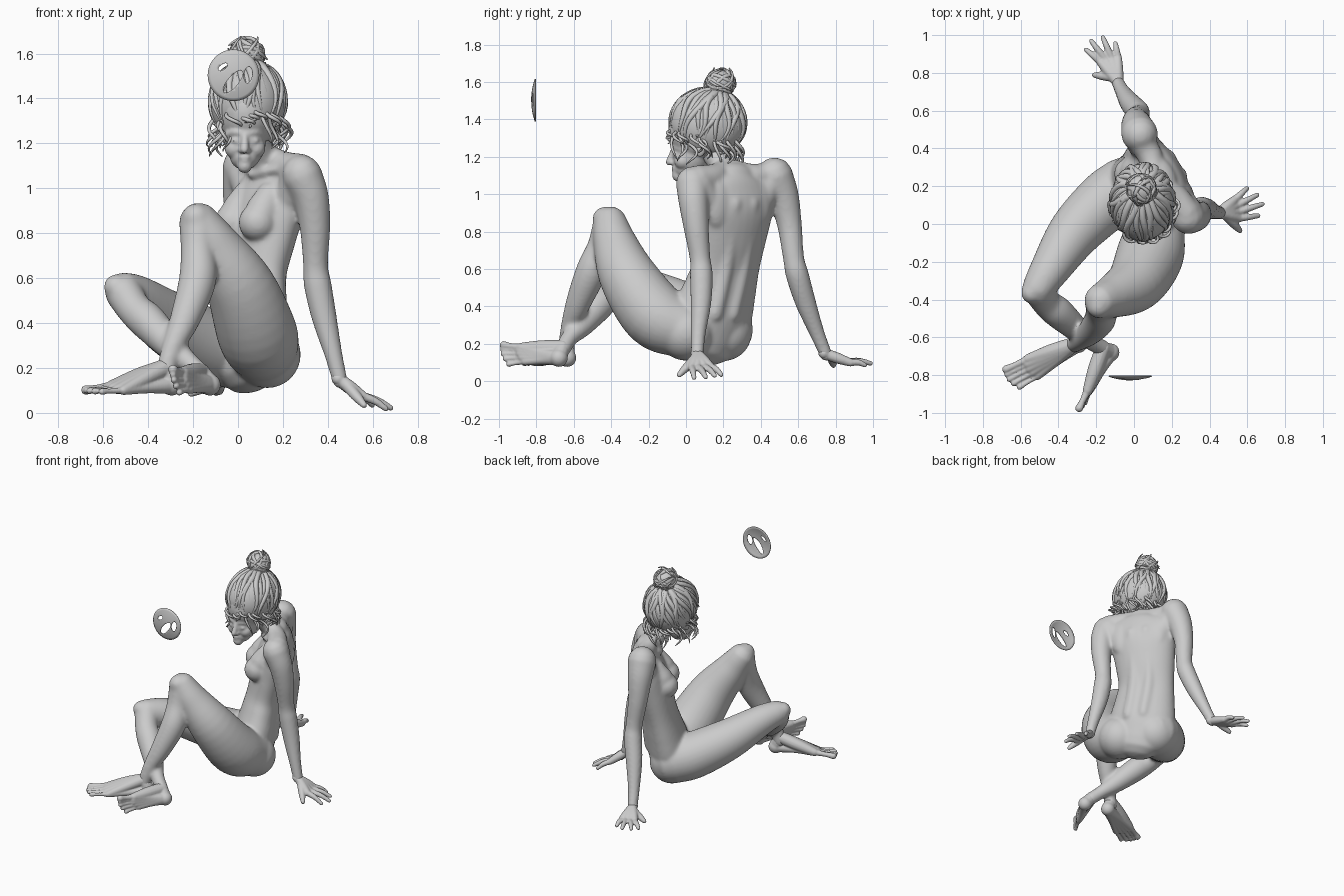
import bpy, bmesh, math, random
from mathutils import Vector as V, Matrix as M

if "Cube" in bpy.data.objects:
    bpy.data.objects.remove(bpy.data.objects["Cube"])

random.seed(4)
SIDE = V((.54, -.84, 0))          # torso axis towards the figure's left arm
FRONT = V((-.84, -.54, 0))        # direction the chest faces
YAW = math.atan2(SIDE.y, SIDE.x)


def loft(bm, st, ref=SIDE, n=20, sub=5):
    """Closed round-ended tube through stations (x, y, z, ra[, rb])."""
    st = [list(s) + ([s[3]] if len(s) == 4 else []) for s in st]
    st = [[2 * a - b for a, b in zip(st[0], st[1])]] + st + [[2 * a - b for a, b in zip(st[-1], st[-2])]]
    path = []
    for i in range(1, len(st) - 2):
        for k in range(sub + (i == len(st) - 3)):
            t = k / sub
            path.append([.5 * (2 * b + (c - a) * t + (2 * a - 5 * b + 4 * c - d) * t * t
                               + (3 * b - a - 3 * c + d) * t ** 3)
                         for a, b, c, d in zip(*st[i - 1:i + 3])])
    pts = [V(p[:3]) for p in path]
    rings = []
    for i, p in enumerate(path):
        t = (pts[min(i + 1, len(pts) - 1)] - pts[max(i - 1, 0)]).normalized()
        rings.append((pts[i], t, p[3], p[4]))
    for end, sg in ((0, -1), (-1, 1)):
        c, t, a, b = rings[end]
        caps = [(c + t * sg * min(a, b) * math.sin(q), t, a * math.cos(q), b * math.cos(q)) for q in (.5, 1, 1.4)]
        rings = caps[::-1] + rings if sg < 0 else rings + caps
    loops = []
    for c, t, a, b in rings:
        u = (ref - t * ref.dot(t)).normalized()
        w = t.cross(u)
        loops.append([bm.verts.new(c + u * a * math.cos(j * math.tau / n) + w * b * math.sin(j * math.tau / n))
                      for j in range(n)])
    for A, B in zip(loops, loops[1:]):
        for j in range(n):
            bm.faces.new((A[j], A[(j + 1) % n], B[(j + 1) % n], B[j]))
    bm.faces.new(loops[0][::-1])
    bm.faces.new(loops[-1])


def ball(bm, c, r, yaw=0.0):
    r = r if isinstance(r, tuple) else (r, r, r)
    bmesh.ops.create_uvsphere(bm, u_segments=28, v_segments=18, radius=1,
                              matrix=M.Translation(c) @ M.Rotation(yaw, 4, 'Z') @ M.Diagonal((*r, 1)))


def finish(name, bm, voxel=0, iters=0):
    bmesh.ops.recalc_face_normals(bm, faces=bm.faces)
    me = bpy.data.meshes.new(name)
    bm.to_mesh(me)
    bm.free()
    ob = bpy.data.objects.new(name, me)
    bpy.context.collection.objects.link(ob)
    me.shade_smooth()
    if voxel:
        r = ob.modifiers.new("blend", 'REMESH')
        r.mode, r.voxel_size, r.use_smooth_shade = 'VOXEL', voxel, True
        s = ob.modifiers.new("soften", 'SMOOTH')
        s.factor, s.iterations = .5, iters
    return ob


# Torso
bm = bmesh.new()
loft(bm, [(.05, .10, .22, .19, .13), (.045, .14, .35, .235, .145), (.055, .185, .5, .215, .13),
          (.068, .215, .62, .2, .12), (.1, .24, .78, .215, .128), (.135, .26, .93, .232, .125),
          (.15, .265, 1.04, .21, .095), (.145, .265, 1.1, .12, .07)], n=32)
chest = V((.125, .24, .86))
for s in (-1, 1):
    up, low = (chest + FRONT * d + SIDE * s * .1 + V((0, 0, h)) for d, h in ((.045, .11), (.108, -.012)))
    loft(bm, [(*up, .06), (*up.lerp(low, .6), .077), (*low, .05)])                              # breast
    ball(bm, low, .086)
    ball(bm, chest - FRONT * .07 + SIDE * s * .125 + V((0, 0, .09)), (.085, .057, .14), YAW)     # shoulder blade
    pts = [V((.055, .14, .36)) - FRONT * .105, V((.07, .21, .62)) - FRONT * .085, V((.135, .255, .95)) - FRONT * .085]
    loft(bm, [(*(p + SIDE * s * .054), .048) for p in pts])                                       # back muscle
ball(bm, (.13, .0, .26), .15)                                                                     # buttocks
ball(bm, (-.025, .2, .26), .152)
# Neck, trapezius and collar bones
loft(bm, [(.145, .26, 1.04, .09), (.115, .2, 1.14, .066), (.08, .14, 1.22, .06), (.06, .1, 1.3, .06)])
for x, y, z in ((.28, .06, 1.08), (.04, .44, 1.1)):
    loft(bm, [(.12, .21, 1.16, .04), ((x + .14) / 2, (y + .25) / 2, 1.1, .065), (x, y, z, .075)])
    loft(bm, [(.06, .2, 1.06, .016), (x * .6 + .02, y * .6 + .06, 1.085, .018), (x, y, z, .03)])
    loft(bm, [(.11, .24, .82, .1), (x * .65 + .05, y * .65 + .09, .95, .085), (x, y, 1.06, .085)])  # armpit
# Arms
loft(bm, [(.285, .035, 1.06, .09), (.325, .04, .96, .08), (.343, .055, .82, .068), (.345, .075, .66, .056),
          (.355, .082, .57, .062), (.385, .08, .42, .056), (.425, .066, .26, .041), (.455, .06, .14, .034)])
loft(bm, [(.03, .475, 1.1, .098), (.015, .52, .99, .084), (.01, .553, .84, .067), (.025, .575, .66, .057),
          (.02, .595, .57, .062), (-.02, .64, .42, .056), (-.06, .70, .26, .041), (-.085, .75, .14, .034)])
# Left leg: raised knee
loft(bm, [(.115, -.01, .275, .155), (.085, -.165, .355, .178), (.01, -.31, .56, .155),
          (-.105, -.38, .74, .117), (-.172, -.405, .845, .092)], n=28)
loft(bm, [(-.175, -.41, .845, .087), (-.178, -.45, .72, .078), (-.18, -.505, .59, .084), (-.235, -.575, .42, .068),
          (-.295, -.625, .28, .047), (-.325, -.64, .17, .044)])
ball(bm, (-.185, -.435, .868), .065)
# Right leg: folded outwards
loft(bm, [(-.04, .2, .275, .16), (-.15, .12, .31, .16), (-.315, -.045, .405, .14),
          (-.445, -.24, .505, .106), (-.505, -.335, .54, .087)], n=28)
loft(bm, [(-.51, -.345, .538, .084), (-.46, -.42, .46, .078), (-.4, -.47, .405, .083), (-.3, -.56, .3, .066),
          (-.23, -.62, .235, .047), (-.155, -.665, .165, .044)])
ball(bm, (-.54, -.365, .56), .058)
finish("body", bm, .0095, 16)


# Hands
def hand(name, wrist, a, b, tips, thumb):
    bm = bmesh.new()
    wrist, a, b = V(wrist), V(a), V(b)
    for i, tip in enumerate(tips):
        k, tip = a.lerp(b, i / 3), V(tip)
        loft(bm, [(*wrist.lerp(k, -.1), .03), (*wrist.lerp(k, .5), .029), (*k, .022)], n=12)
        loft(bm, [(*k, .02), (*(k.lerp(tip, .5) + V((0, 0, .008))), .017), (*k.lerp(tip, .9), .013)], n=12)
    t0, t1 = wrist.lerp(a, .25), V(thumb)
    loft(bm, [(*t0, .027), (*t0.lerp(t1, .55), .023), (*t0.lerp(t1, .9), .015)], n=12)
    finish(name, bm, .006, 4)


hand("left_hand", (.455, .06, .145), (.555, .03, .075), (.535, .13, .08),
     [(.67, .045, .012), (.695, .11, .016), (.665, .16, .025), (.605, .195, .03)], (.57, -.045, .025))
hand("right_hand", (-.085, .75, .145), (-.18, .86, .105), (-.085, .88, .1),
     [(-.262, .93, .095), (-.235, .98, .1), (-.17, 1.0, .095), (-.1, .965, .085)], (-.22, .79, .08))


# Feet
def foot(name, ankle, heel, a, b, tip_a, tip_b):
    bm = bmesh.new()
    ankle, heel, a, b, tip_a, tip_b = map(V, (ankle, heel, a, b, tip_a, tip_b))
    along = (a - heel).normalized()
    up = V((.3, .2, 1))
    ball(bm, heel, .048)
    loft(bm, [(*ankle, .04), (*heel, .045)], n=14)
    for i in range(5):
        f = i / 4
        k = a.lerp(b, f) + along * .02 * math.sin(f * 3.1)
        tip = tip_a.lerp(tip_b, f) + along * .02 * math.sin(f * 3.1)
        loft(bm, [(*ankle, .041), (*ankle.lerp(k, .5), .04 - .008 * f), (*k, .027 - .006 * f)], ref=up, n=14)
        loft(bm, [(*heel, .042), (*heel.lerp(k, .5), .026), (*k, .027 - .006 * f)], ref=up, n=14)
        r = .022 if i == 0 else .0155
        loft(bm, [(*k, r), (*k.lerp(tip, .55), r * .75), (*k.lerp(tip, .9), r)], ref=up, n=12)
    finish(name, bm, .0055, 4)


foot("left_foot", (-.325, -.64, .2), (-.295, -.635, .125), (-.56, -.715, .12), (-.51, -.805, .1),
     (-.69, -.775, .1), (-.615, -.87, .095))
foot("right_foot", (-.165, -.66, .18), (-.125, -.68, .125), (-.245, -.88, .18), (-.22, -.86, .105),
     (-.295, -.985, .195), (-.265, -.955, .09))

# Head and face
bm = bmesh.new()
ball(bm, (.04, .05, 1.34), (.135, .17, .17))
ball(bm, (.033, .0, 1.215), (.092, .1, .125))
ball(bm, (.03, -.025, 1.14), (.066, .068, .058))
ball(bm, (.03, -.066, 1.1), .033)
loft(bm, [(.031, -.092, 1.24, .014), (.03, -.105, 1.2, .017), (.029, -.115, 1.172, .019)])
ball(bm, (.03, -.084, 1.139), (.028, .02, .011))
ball(bm, (.03, -.081, 1.122), (.023, .02, .011))
for s in (-1, 1):
    ball(bm, (.03 + s * .016, -.1, 1.168), .013)
    ball(bm, (.031 + s * .038, -.078, 1.212), (.026, .018, .016))
    ball(bm, (.031 + s * .045, -.042, 1.178), .046)
    ball(bm, (.045 + s * .105, .05, 1.24), (.015, .03, .042))
    loft(bm, [(.031 + s * .014, -.088, 1.245, .015), (.031 + s * .045, -.077, 1.25, .017),
              (.031 + s * .075, -.045, 1.24, .016)])
finish("head", bm, .0065, 9).location.y = .025

# Hair mass and bun
C, R = V((.045, .115, 1.375)), V((.168, .205, .188))
BUN = V((.04, .185, 1.595))
bm = bmesh.new()
ball(bm, C, tuple(R))
finish("hair_mass", bm)
bm = bmesh.new()
ball(bm, BUN, (.078, .078, .068))
finish("hair_bun", bm)


def strands(name, lines, depth):
    cu = bpy.data.curves.new(name, 'CURVE')
    cu.dimensions, cu.bevel_depth, cu.bevel_resolution, cu.use_fill_caps = '3D', depth, 1, True
    for line in lines:
        sp = cu.splines.new('POLY')
        sp.points.add(len(line) - 1)
        for p, q, i in zip(sp.points, line, range(len(line))):
            p.co = (*q, 1)
            p.radius = 1 - .75 * (i / (len(line) - 1)) ** 3
        sp.use_smooth = True
    ob = bpy.data.objects.new(name, cu)
    bpy.context.collection.objects.link(ob)


# Combed locks from bun to hairline, then loose curls
top = V((0, .35, .93)).normalized()
combed, curls = [], []
for i in range(56):
    a = i / 56 * math.tau + random.uniform(-.06, .06)
    back = (math.sin(a) + 1) / 2
    rim = V((math.cos(a), math.sin(a), -.3 - .45 * back + random.uniform(-.12, .12))).normalized()
    line = []
    for k in range(16):
        d = top.slerp(rim, k / 15)
        d = M.Rotation(.14 * math.sin(k * .4 + i), 3, 'Z') @ d
        line.append(C + V((d.x * R.x, d.y * R.y, d.z * R.z)) * (.955 + .035 * math.sin(i * 2.3)))
    combed.append(line)
    p, out = line[-1], V((rim.x, rim.y, 0)).normalized()
    mid = back < .3 and abs(p.x - .035) < .07
    side = V((-out.y, out.x, 0))
    n, length = 18, random.uniform(.05, .14) * (.35 if mid else 1)
    rr, ph = random.uniform(.014, .03), random.choice((-1, 1)) * random.uniform(3, 6)
    curls.append([p + V((0, 0, -length * k / n)) + out * rr * (math.sin(ph * k / n) + .3)
                  + side * rr * 1.2 * (1 - math.cos(ph * k / n)) for k in range(n + 1)])
strands("hair_locks", combed, .02)
strands("hair_curls", curls, .009)

# Wound strands on the bun
wound = []
for i in range(18):
    rot = M.Rotation(random.uniform(-.9, .9), 3, 'X') @ M.Rotation(random.uniform(-.9, .9), 3, 'Y')
    h = random.uniform(-.6, .6)
    r = math.sqrt(1 - h * h)
    a0, span = random.uniform(0, 6), random.uniform(2.5, 5.5)
    wound.append([BUN + rot @ V((r * math.cos(a0 + span * k / 20), r * math.sin(a0 + span * k / 20), h))
                  * (.07 + .022 * (k / 20) ** 4) for k in range(21)])
strands("bun_strands", wound, .013)

# Floating dished disc with cut-outs
bm = bmesh.new()
prof = [bm.verts.new((.115 * k / 8, .02 * (k / 8) ** 2, 0)) for k in range(9)]
edges = [bm.edges.new(e) for e in zip(prof, prof[1:])]
bmesh.ops.spin(bm, geom=prof + edges, cent=(0, 0, 0), axis=(0, 1, 0), angle=math.tau, steps=48)
bmesh.ops.remove_doubles(bm, verts=bm.verts, dist=.0005)
disc = finish("floating_disc", bm)
disc.location = (-.02, -.828, 1.503)
disc.modifiers.new("thickness", 'SOLIDIFY').thickness = .005
for i, (x, z, rx, rz, tilt) in enumerate(((-.067, 1.54, .024, .012, 35), (.045, 1.505, .018, .036, -8),
                                          (-.022, 1.475, .062, .023, 50))):
    bm = bmesh.new()
    bmesh.ops.create_cone(bm, cap_ends=True, segments=32, radius1=1, radius2=1, depth=.2,
                          matrix=M.Translation((x, -.82, z)) @ M.Rotation(-math.radians(tilt), 4, 'Y')
                          @ M.Diagonal((rx, 1, rz, 1)) @ M.Rotation(math.pi / 2, 4, 'X'))
    cutter = finish("disc_cutter_%d" % i, bm)
    cutter.hide_render = True
    bo = disc.modifiers.new("hole", 'BOOLEAN')
    bo.operation, bo.object, bo.solver = 'DIFFERENCE', cutter, 'EXACT'
